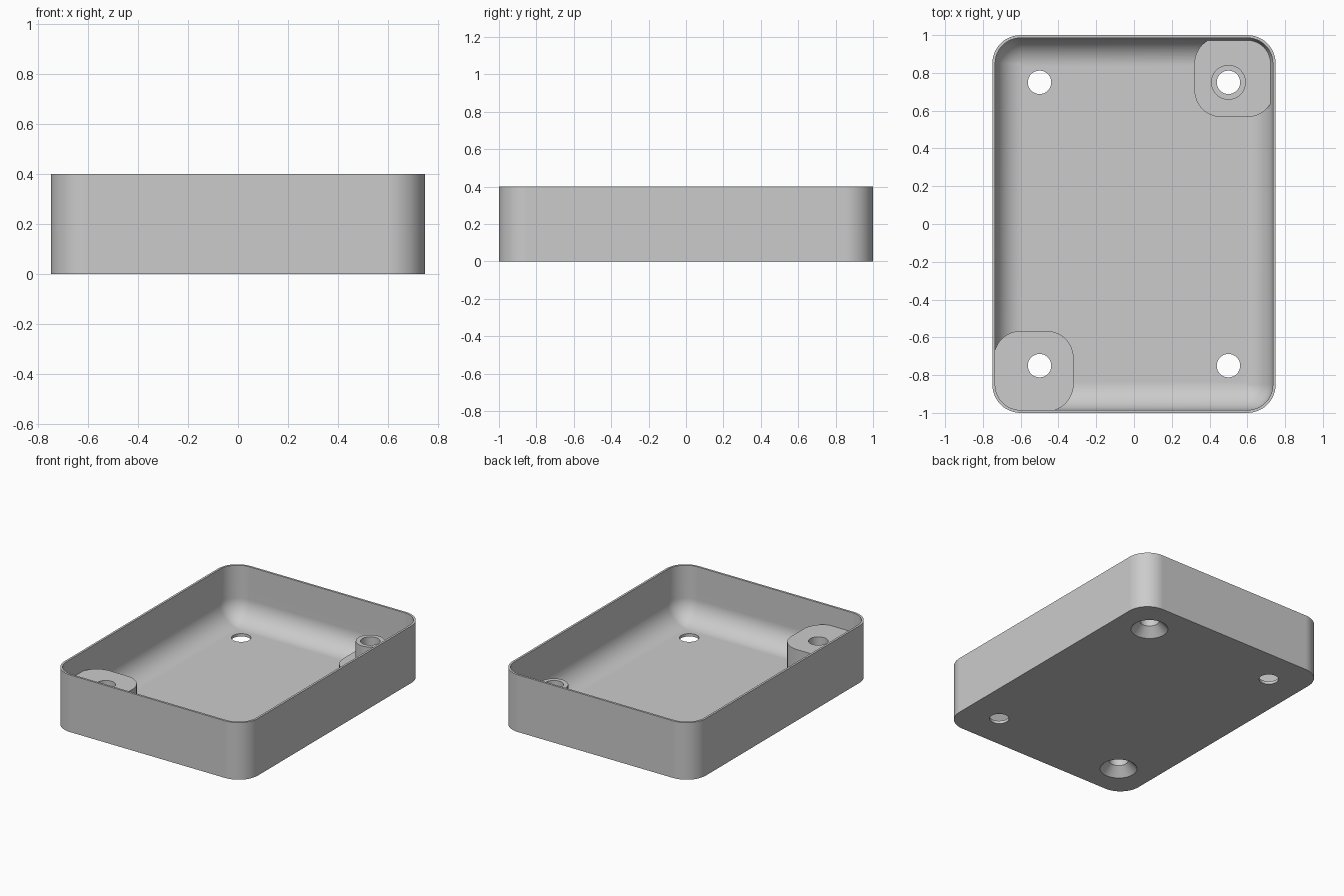
import bpy
import bmesh
import math

if "Cube" in bpy.data.objects:
    bpy.data.objects.remove(bpy.data.objects["Cube"], do_unlink=True)

# Main dimensions
HALF_X, HALF_Y, HEIGHT = 0.75, 1.0, 0.4
CORNER, WALL, FLOOR, FILLET = 0.15, 0.015, 0.02, 0.15
BOSS_TOP, PAD_TOP, HOLE = 0.265, 0.11, 0.062

grey = bpy.data.materials.new("plain grey")
grey.use_nodes = True
grey.diffuse_color = (0.6, 0.6, 0.6, 1)
grey.node_tree.nodes["Principled BSDF"].inputs["Base Color"].default_value = (0.6, 0.6, 0.6, 1)


def rounded_ring(bm, cx, cy, hx, hy, r, z, segments=12):
    """Ring of vertices along a rounded rectangle."""
    ring = []
    for quarter, (sx, sy) in enumerate([(1, 1), (-1, 1), (-1, -1), (1, -1)]):
        for i in range(segments + 1):
            a = math.pi / 2 * (quarter + i / segments)
            ring.append(bm.verts.new((cx + sx * (hx - r) + r * math.cos(a),
                                      cy + sy * (hy - r) + r * math.sin(a), z)))
    return ring


def loft(name, sections):
    """Closed solid through a list of rounded rectangles."""
    bm = bmesh.new()
    rings = [rounded_ring(bm, *s) for s in sections]
    for low, high in zip(rings, rings[1:]):
        n = len(low)
        for i in range(n):
            j = (i + 1) % n
            bm.faces.new((low[i], low[j], high[j], high[i]))
    bm.faces.new(rings[0][::-1])
    bm.faces.new(rings[-1])
    bmesh.ops.recalc_face_normals(bm, faces=bm.faces)
    return finish(name, bm)


def cone(name, x, y, z0, z1, r0, r1):
    """Upright cylinder or cone between two heights."""
    bm = bmesh.new()
    bmesh.ops.create_cone(bm, cap_ends=True, segments=48, radius1=r0, radius2=r1, depth=z1 - z0)
    bmesh.ops.translate(bm, verts=bm.verts, vec=(x, y, (z0 + z1) / 2))
    return finish(name, bm)


def finish(name, bm):
    mesh = bpy.data.meshes.new(name)
    bm.to_mesh(mesh)
    bm.free()
    mesh.materials.append(grey)
    obj = bpy.data.objects.new(name, mesh)
    bpy.context.collection.objects.link(obj)
    return obj


def combine(target, tool, operation):
    """Apply a boolean and remove the tool."""
    mod = target.modifiers.new("combine", "BOOLEAN")
    mod.operation, mod.solver, mod.object = operation, "EXACT", tool
    bpy.context.view_layer.objects.active = target
    bpy.ops.object.modifier_apply(modifier=mod.name)
    bpy.data.objects.remove(tool, do_unlink=True)


# Tray shell: outer wall, thin rim, inner wall and filleted floor
sections = [(0, 0, HALF_X, HALF_Y, CORNER, 0), (0, 0, HALF_X, HALF_Y, CORNER, HEIGHT),
            (0, 0, HALF_X - WALL, HALF_Y - WALL, CORNER - WALL, HEIGHT)]
for i in range(13):
    a = math.pi / 2 * i / 12
    inset = WALL + FILLET * (1 - math.cos(a))
    sections.append((0, 0, HALF_X - inset, HALF_Y - inset, max(CORNER - inset, 0.004),
                     FLOOR + FILLET * (1 - math.sin(a))))
tray = loft("tray", sections)

# Corner bosses: one tall pad, one low pad carrying a round tube
for side, top in ((-1, BOSS_TOP), (1, PAD_TOP)):
    pad = (side * 0.531, side * 0.779, 0.211, 0.213, 0.143)
    combine(tray, loft("corner_pad", [pad + (0.01,), pad + (top,)]), "UNION")
combine(tray, cone("screw_tube", 0.5, 0.75, 0.05, BOSS_TOP, 0.092, 0.092), "UNION")

# Through holes in all corners, countersunk below the bosses
for x in (-0.5, 0.5):
    for y in (-0.75, 0.75):
        combine(tray, cone("hole_cutter", x, y, -0.1, 0.5, HOLE, HOLE), "DIFFERENCE")
        if x * y > 0:
            combine(tray, cone("countersink_cutter", x, y, -0.02, 0.07, 0.138, 0.052), "DIFFERENCE")

# Smooth shading with crisp edges
bpy.ops.object.select_all(action="DESELECT")
tray.select_set(True)
bpy.context.view_layer.objects.active = tray
bpy.ops.object.shade_smooth_by_angle(angle=math.radians(30))
weighted = tray.modifiers.new("weighted_normals", "WEIGHTED_NORMAL")
weighted.keep_sharp = True
